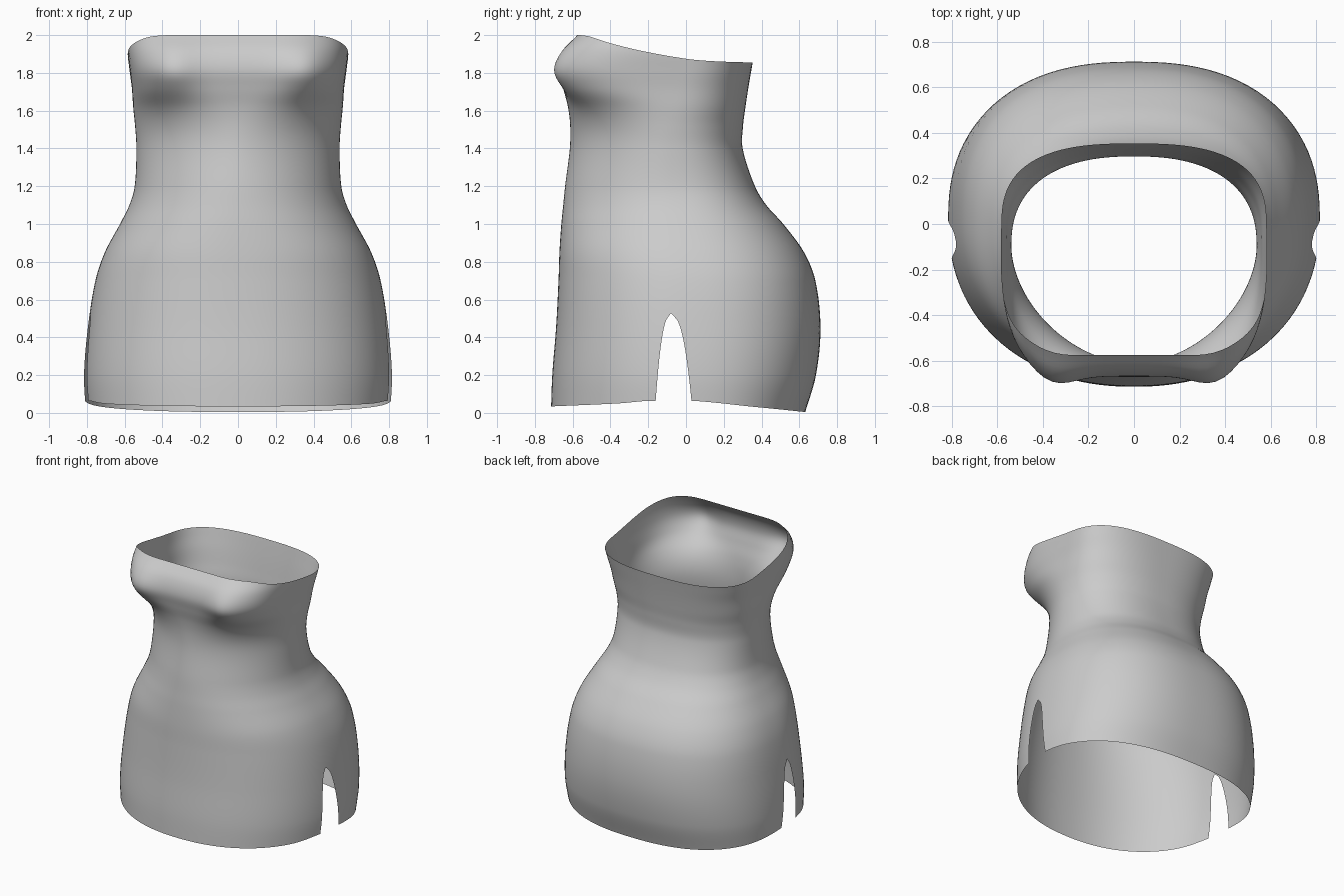
import bpy, bmesh, math

if "Cube" in bpy.data.objects:
    bpy.data.objects.remove(bpy.data.objects["Cube"])

COLS, ROWS = 56, 110
SEAM_Y, SLIT_TOP = -0.08, 0.515

# Body sections: height, half width, front y, back y, widest y, front squareness, back squareness
LEVELS = [
    (0.00, 0.805, -0.715, 0.630, 0.02, 2.2, 2.4),
    (0.20, 0.815, -0.708, 0.688, 0.02, 2.2, 2.4),
    (0.45, 0.795, -0.688, 0.712, 0.02, 2.2, 2.4),
    (0.70, 0.755, -0.675, 0.685, 0.02, 2.2, 2.4),
    (0.85, 0.705, -0.670, 0.625, 0.00, 2.2, 2.4),
    (1.00, 0.625, -0.660, 0.515, -0.03, 2.1, 2.4),
    (1.10, 0.575, -0.650, 0.425, -0.06, 2.0, 2.4),
    (1.20, 0.547, -0.640, 0.365, -0.09, 1.9, 2.4),
    (1.40, 0.538, -0.615, 0.300, -0.10, 1.8, 2.4),
    (1.52, 0.545, -0.613, 0.302, -0.09, 1.9, 2.4),
    (1.62, 0.555, -0.625, 0.315, -0.07, 2.3, 2.5),
    (1.72, 0.562, -0.650, 0.330, -0.05, 3.2, 2.6),
    (1.82, 0.575, -0.668, 0.347, -0.02, 3.8, 2.7),
    (1.92, 0.585, -0.640, 0.365, 0.00, 3.8, 2.8),
    (2.00, 0.575, -0.575, 0.375, 0.00, 3.8, 2.8),
]
# Edge heights along y
RIM = [(-0.62, 2.0), (-0.55, 1.992), (-0.4, 1.955), (-0.2, 1.91),
       (0.0, 1.875), (0.15, 1.862), (0.36, 1.855)]
HEM = [(-0.72, 0.034), (-0.3, 0.05), (-0.08, 0.064), (0.3, 0.032), (0.66, 0.003)]


def spline(table, t):
    """Smooth interpolation through rows keyed by their first value."""
    t = min(max(t, table[0][0]), table[-1][0])
    i = 0
    while i < len(table) - 2 and t > table[i + 1][0]:
        i += 1
    p, q = table[i], table[i + 1]
    o, r = table[max(i - 1, 0)], table[min(i + 2, len(table) - 1)]
    h = q[0] - p[0]
    s = (t - p[0]) / h
    out = []
    for k in range(1, len(p)):
        m0 = (q[k] - o[k]) / (q[0] - o[0]) * h
        m1 = (r[k] - p[k]) / (r[0] - p[0]) * h
        out.append((2*s**3 - 3*s*s + 1) * p[k] + (s**3 - 2*s*s + s) * m0
                   + (3*s*s - 2*s**3) * q[k] + (s**3 - s*s) * m1)
    return out


def angle_at(z, y):
    """Section angle on the +x side at which the outline reaches y."""
    w, yf, yb, yc, nf, nb = spline(LEVELS, z)
    n, b = (nb, yb - yc) if y > yc else (nf, yc - yf)
    s = min(abs(y - yc) / b, 1)
    return math.copysign(math.atan2(s, (1 - s**n) ** (1 / n)), y - yc)


def point(z, a):
    w, yf, yb, yc, nf, nb = spline(LEVELS, z)
    c, s = math.cos(a), math.sin(a)
    n, b = (nb, yb - yc) if s > 0 else (nf, yc - yf)
    r = (abs(c)**n + abs(s)**n) ** (-1 / n)
    x, y = w * c * r, yc + b * s * r
    # Bust fullness on each side of the front
    if s < 0:
        spread = 0.17 if z > 1.8 else 0.12
        y -= (0.055 * math.exp(-((abs(x) - 0.36) / 0.13)**2 - ((z - 1.8) / spread)**2)
              * min(1, -s * 2))
    return x, y, z


def slit(z):
    """Front and back y of the side slit, meeting at the seam above it."""
    h = 0.1 * max(0, 1 - z / SLIT_TOP) ** 0.4
    return SEAM_Y - 0.85 * h, SEAM_Y + 1.15 * h


def add_panel(bm, front):
    def angle(z, u, y):
        a = angle_at(z, y)
        start, end = (math.pi - a, 2 * math.pi + a) if front else (a, math.pi - a)
        return start + (end - start) * u

    grid = []
    for i in range(COLS + 1):
        u = i / COLS
        top = spline(RIM, point(1.94, angle(1.94, u, SEAM_Y))[1])[0]
        low = spline(HEM, point(0.04, angle(0.04, u, SEAM_Y))[1])[0]
        col = []
        for j in range(ROWS + 1):
            z = low + (top - low) * j / ROWS
            col.append(bm.verts.new(point(z, angle(z, u, slit(z)[0 if front else 1]))))
        grid.append(col)
    for i in range(COLS):
        for j in range(ROWS):
            bm.faces.new((grid[i][j], grid[i + 1][j], grid[i + 1][j + 1], grid[i][j + 1]))


# Strapless dress: front and back panels joined along the side seams
bm = bmesh.new()
add_panel(bm, True)
add_panel(bm, False)
bmesh.ops.remove_doubles(bm, verts=bm.verts, dist=0.0005)
for f in bm.faces:
    f.smooth = True
mesh = bpy.data.meshes.new("dress")
bm.to_mesh(mesh)
bm.free()
dress = bpy.data.objects.new("dress", mesh)
bpy.context.collection.objects.link(dress)

fabric = bpy.data.materials.new("grey fabric")
fabric.diffuse_color = (0.6, 0.6, 0.6, 1)
fabric.use_nodes = True
fabric.node_tree.nodes["Principled BSDF"].inputs["Base Color"].default_value = fabric.diffuse_color
mesh.materials.append(fabric)
